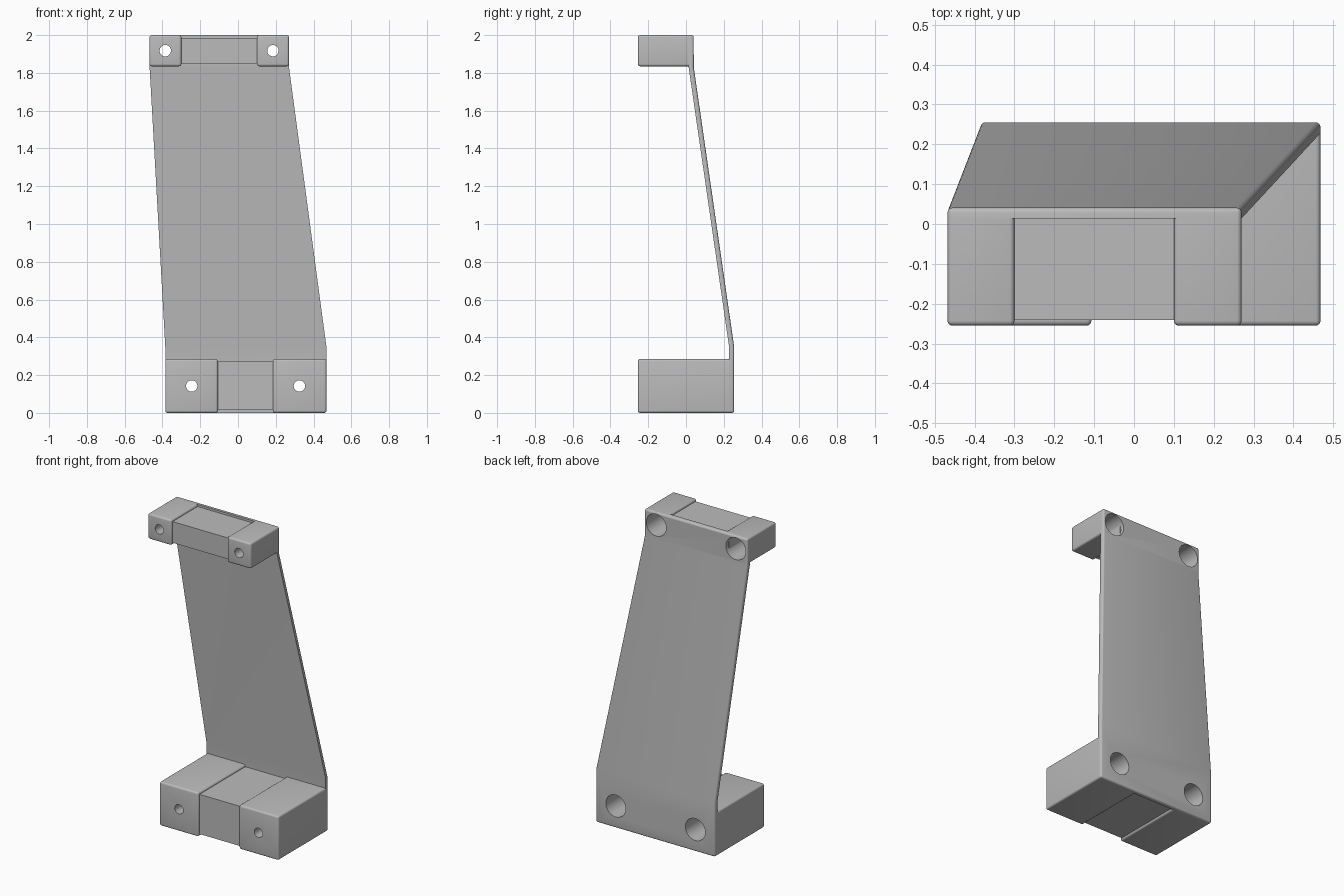
import bpy
import bmesh
from mathutils import Matrix

cube = bpy.data.objects.get("Cube")
if cube:
    bpy.data.objects.remove(cube, do_unlink=True)

# Single plain grey finish
grey = bpy.data.materials.new("light_grey")
grey.use_nodes = True
colour = (0.5, 0.5, 0.5, 1)
grey.diffuse_color = colour
grey.node_tree.nodes["Principled BSDF"].inputs["Base Color"].default_value = colour

FRONT, THICK, ROUND, RECESS = -0.255, 0.027, 0.012, 0.014


def activate(obj):
    bpy.ops.object.select_all(action="DESELECT")
    obj.select_set(True)
    bpy.context.view_layer.objects.active = obj


def make_object(name, bm):
    bmesh.ops.recalc_face_normals(bm, faces=bm.faces)
    mesh = bpy.data.meshes.new(name)
    bm.to_mesh(mesh)
    bm.free()
    mesh.materials.append(grey)
    obj = bpy.data.objects.new(name, mesh)
    bpy.context.collection.objects.link(obj)
    return obj


def loft(name, sections, round_end=None):
    """Stack rectangles (x0, x1, y0, y1, z); round all edges except those
    on the joint side: round_end is 'front' or 'back'."""
    bm = bmesh.new()
    rings, joint = [], set()
    for x0, x1, y0, y1, z in sections:
        ring = [bm.verts.new((x, y, z)) for x, y in
                ((x0, y0), (x1, y0), (x1, y1), (x0, y1))]
        rings.append(ring)
        joint.update(ring[2:] if round_end == "front" else ring[:2])
    bm.faces.new(rings[0])
    bm.faces.new(rings[-1])
    for low, high in zip(rings, rings[1:]):
        for i in range(4):
            j = (i + 1) % 4
            bm.faces.new((low[i], low[j], high[j], high[i]))
    bmesh.ops.recalc_face_normals(bm, faces=bm.faces)
    if round_end:
        edges = [e for e in bm.edges if e.calc_face_angle(0) > 0.8
                 and not all(v in joint for v in e.verts)]
        bmesh.ops.bevel(bm, geom=edges, offset=ROUND, segments=4,
                        profile=0.5, affect="EDGES", clamp_overlap=True)
    return make_object(name, bm)


def cylinder_y(name, x, z, radius, y0, y1):
    bm = bmesh.new()
    bmesh.ops.create_cone(
        bm, cap_ends=True, segments=48, radius1=radius, radius2=radius,
        depth=y1 - y0,
        matrix=Matrix.Translation((x, (y0 + y1) / 2, z))
        @ Matrix.Rotation(1.5707963, 4, "X"))
    return make_object(name, bm)


def cut(obj, cutter):
    mod = obj.modifiers.new("hole", "BOOLEAN")
    mod.operation, mod.solver, mod.object = "DIFFERENCE", "EXACT", cutter
    activate(obj)
    bpy.ops.object.modifier_apply(modifier=mod.name)


# Thin back plate: upright foot, leaning web, upright head
foot = (-0.385, 0.468, 0.255 - THICK, 0.255)
head = (-0.468, 0.27, 0.041 - THICK, 0.041)
plate = loft("back_plate", [(*foot, 0), (*foot, 0.35),
                            (*head, 1.83), (*head, 2)], "back")
parts = [plate]

# Each clamp: outer x limits, inner x limits, plate back y, z limits, hole x
clamps = {
    "lower": ((-0.385, 0.468), (-0.107, 0.185), 0.255, (0, 0.285), (-0.245, 0.325)),
    "upper": ((-0.468, 0.27), (-0.3, 0.1), 0.041, (1.835, 2), (-0.385, 0.185)),
}
for level, (outer, inner, back, (z0, z1), holes) in clamps.items():
    joint = back - THICK + 0.001

    # Recessed bar between the two pads
    bar = (inner[0] - 0.02, inner[1] + 0.02, FRONT + RECESS, joint)
    parts.append(loft(level + "_middle_bar",
                      [(*bar, z0 + RECESS), (*bar, z1 - RECESS)]))

    # Rounded pads with a screw hole and a deep counterbore from behind
    spans = (("right", outer[0], inner[0]), ("left", inner[1], outer[1]))
    for (side, x0, x1), hole_x in zip(spans, holes):
        box = (x0, x1, FRONT, joint)
        pad = loft(f"{level}_{side}_pad", [(*box, z0), (*box, z1)], "front")
        parts.append(pad)
        z = (z0 + z1) / 2
        bore = cylinder_y("bore", hole_x, z, 0.071, FRONT + 0.1, back + 0.1)
        shank = cylinder_y("shank", hole_x, z, 0.03, FRONT - 0.1, FRONT + 0.15)
        cut(pad, bore)
        cut(pad, shank)
        cut(plate, bore)
        for cutter in (bore, shank):
            bpy.data.objects.remove(cutter, do_unlink=True)

# Smooth the rounded edges and bores while keeping corners crisp
for obj in parts:
    activate(obj)
    bpy.ops.object.shade_smooth_by_angle(angle=0.5)
